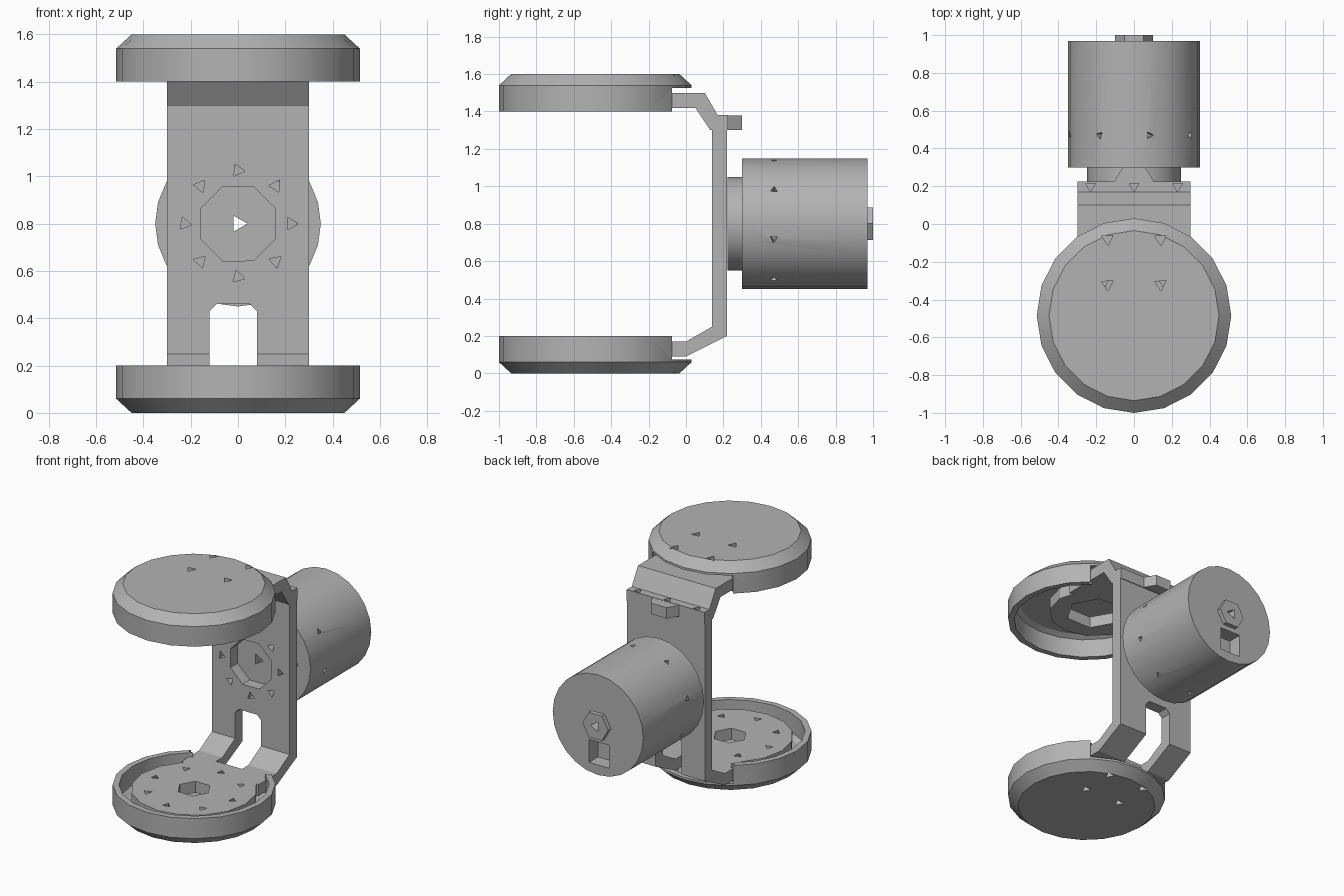
import bpy, bmesh, math
from mathutils import Matrix, Vector

default = bpy.data.objects.get("Cube")
if default:
    bpy.data.objects.remove(default, do_unlink=True)

grey = bpy.data.materials.new("plain grey")
GREY = (0.45, 0.45, 0.45, 1)
grey.diffuse_color = GREY
grey.use_nodes = True
grey.node_tree.nodes["Principled BSDF"].inputs["Base Color"].default_value = GREY

CUP_Y = -0.485
MOTOR_Z = 0.8


def make(name, bm):
    bmesh.ops.recalc_face_normals(bm, faces=bm.faces)
    mesh = bpy.data.meshes.new(name)
    bm.to_mesh(mesh)
    bm.free()
    mesh.materials.append(grey)
    obj = bpy.data.objects.new(name, mesh)
    bpy.context.collection.objects.link(obj)
    return obj


def activate(obj):
    bpy.ops.object.select_all(action='DESELECT')
    obj.select_set(True)
    bpy.context.view_layer.objects.active = obj


def combine(obj, other, operation='DIFFERENCE'):
    activate(obj)
    mod = obj.modifiers.new("cut", 'BOOLEAN')
    mod.operation = operation
    mod.solver = 'EXACT'
    mod.object = other
    other.hide_render = True
    bpy.ops.object.modifier_apply(modifier=mod.name)
    bpy.data.objects.remove(other, do_unlink=True)


def smooth(obj):
    activate(obj)
    bpy.ops.object.shade_smooth_by_angle(angle=math.radians(25))


def prism(name, pts, axis, lo, hi):
    """Extrude a 2D outline along x, y or z."""
    place = {'x': lambda p, t: (t, p[0], p[1]),
             'y': lambda p, t: (p[0], t, p[1]),
             'z': lambda p, t: (p[0], p[1], t)}[axis]
    bm = bmesh.new()
    face = bm.faces.new([bm.verts.new(place(p, lo)) for p in pts])
    out = bmesh.ops.extrude_face_region(bm, geom=[face])
    moved = [v for v in out["geom"] if isinstance(v, bmesh.types.BMVert)]
    shift = Vector(place((0, 0), hi - lo))
    bmesh.ops.translate(bm, verts=moved, vec=shift)
    return make(name, bm)


def rod(name, axis, center, radius, lo, hi, sides, turn=0.0):
    pts = [(center[0] + radius * math.cos(turn + math.tau * i / sides),
            center[1] + radius * math.sin(turn + math.tau * i / sides))
           for i in range(sides)]
    return prism(name, pts, axis, lo, hi)


def box(name, x0, x1, y0, y1, z0, z1):
    return prism(name, [(x0, y0), (x1, y0), (x1, y1), (x0, y1)], 'z', z0, z1)


def ring_points(center, radius, count):
    return [(center[0] + radius * math.cos(math.tau * i / count),
             center[1] + radius * math.sin(math.tau * i / count))
            for i in range(count)]


# Shallow cups, the upper one flipped over
def cup(name, flipped):
    bm = bmesh.new()
    profile = [(0, 0), (0.45, 0), (0.515, 0.06), (0.515, 0.2),
               (0.475, 0.2), (0.475, 0.07), (0.44, 0.05), (0, 0.05)]
    verts = [bm.verts.new((r, 0, z)) for r, z in profile]
    edges = [bm.edges.new(pair) for pair in zip(verts, verts[1:])]
    bmesh.ops.spin(bm, geom=verts + edges, cent=(0, 0, 0), axis=(0, 0, 1),
                   angle=math.tau, steps=20, use_duplicate=False)
    bmesh.ops.remove_doubles(bm, verts=bm.verts, dist=0.0001)
    bmesh.ops.translate(bm, verts=bm.verts, vec=(0, CUP_Y, 0))
    obj = make(name, bm)
    # Rear notch for the arm, and four screw holes
    combine(obj, box("notch", -0.31, 0.31, -0.1, 0.2, 0.075, 0.3))
    for x in (-0.14, 0.14):
        for y in (-0.08, -0.32):
            combine(obj, rod("screw", 'z', (x, y), 0.035, -0.1, 0.07, 3, 0.6))
    if flipped:
        obj.data.transform(Matrix.Diagonal((1, 1, -1, 1)))
        obj.data.transform(Matrix.Translation((0, 0, 1.6)))
        obj.data.flip_normals()
    smooth(obj)


cup("lower_cup", False)
cup("upper_cup", True)

# Upright bracket with bent foot and round platform
bracket = prism("upright_bracket",
                [(-0.2, 0.09), (0, 0.09), (0.22, 0.2), (0.22, 1.3),
                 (0.14, 1.3), (0.14, 0.25), (0, 0.17), (-0.2, 0.17)],
                'x', -0.3, 0.3)
combine(bracket, rod("platform", 'z', (0, CUP_Y), 0.4, 0.09, 0.17, 16), 'UNION')
slot = [(-0.12, -0.1), (0.08, -0.1), (0.08, 0.43), (0.05, 0.46),
        (-0.09, 0.46), (-0.12, 0.43)]
combine(bracket, prism("slot", slot, 'y', -0.07, 0.5))
combine(bracket, rod("hub_hole", 'y', (0, MOTOR_Z), 0.17, 0, 0.5, 8, 0.4))
combine(bracket, rod("platform_hole", 'z', (0, CUP_Y), 0.11, 0, 0.4, 6))
for i, p in enumerate(ring_points((0, MOTOR_Z), 0.225, 8)):
    combine(bracket, rod("screw", 'y', p, 0.03, 0, 0.5, 3, i))
for i, p in enumerate(ring_points((0, CUP_Y), 0.3, 8)):
    combine(bracket, rod("screw", 'z', p, 0.03, 0.05, 0.4, 3, i))

# Upper arm with ring plate and rear tab
arm = prism("upper_arm",
            [(-0.3, 1.42), (0.05, 1.42), (0.13, 1.3), (0.225, 1.3),
             (0.225, 1.38), (0.17, 1.38), (0.1, 1.5), (-0.3, 1.5)],
            'x', -0.3, 0.3)
combine(arm, rod("ring_plate", 'z', (0, -0.4), 0.3, 1.42, 1.5, 12), 'UNION')
combine(arm, rod("ring_hole", 'z', (0, -0.4), 0.19, 1.3, 1.6, 6))
tab = [(-0.12, 0.2), (0.12, 0.2), (0.06, 0.3), (-0.06, 0.3)]
combine(arm, prism("tab", tab, 'z', 1.302, 1.378), 'UNION')
for x in (-0.23, 0, 0.23):
    combine(arm, rod("screw", 'z', (x, 0.2), 0.03, 1.2, 1.45, 3, 0.5))

# Motor: body, front boss and rear nub
motor = rod("motor", 'y', (0, MOTOR_Z), 0.35, 0.3, 0.97, 24)
combine(motor, rod("boss", 'y', (0, MOTOR_Z), 0.25, 0.222, 0.4, 16), 'UNION')
combine(motor, rod("nub", 'y', (0, MOTOR_Z), 0.1, 0.9, 1.0, 6), 'UNION')
combine(motor, rod("shaft_bore", 'y', (0, MOTOR_Z), 0.04, 0, 1.2, 3))
combine(motor, box("cable_port", -0.09, 0.07, 0.87, 1.1, 0.52, 0.68))

# Small set-screw holes around the body
for i in range(8):
    pin = rod("pin", 'z', (0, 0.47), 0.022, 0.3, 0.4, 3, i)
    pin.data.transform(Matrix.Translation((0, 0, MOTOR_Z))
                       @ Matrix.Rotation(math.tau * (i + 0.3) / 8, 4, 'Y'))
    combine(motor, pin)
smooth(motor)
